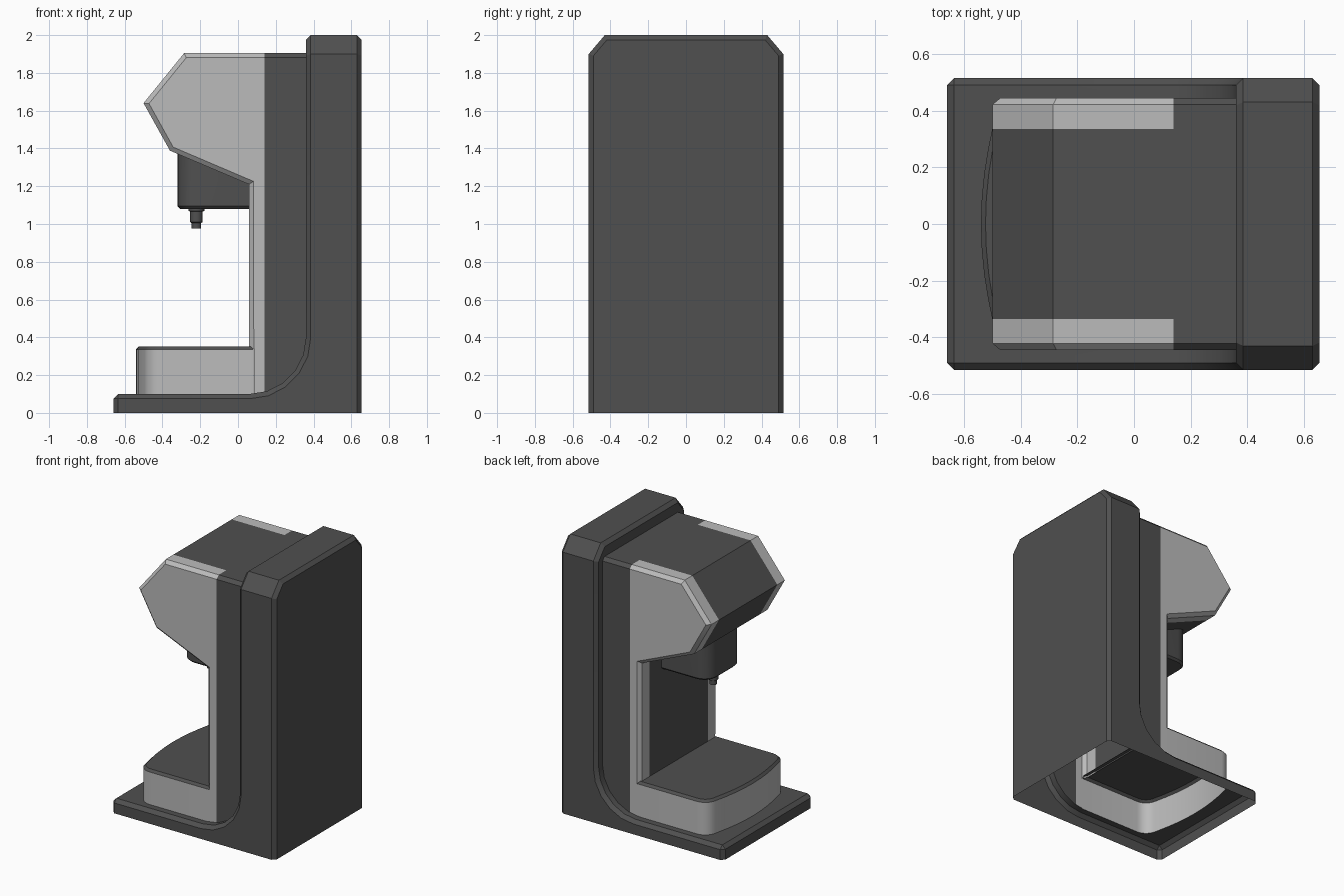
import bpy, bmesh, math
from mathutils import Vector

if "Cube" in bpy.data.objects:
    bpy.data.objects.remove(bpy.data.objects["Cube"])


def material(name, value):
    m = bpy.data.materials.new(name)
    m.diffuse_color = (value, value, value, 1)
    m.use_nodes = True
    m.node_tree.nodes["Principled BSDF"].inputs["Base Color"].default_value = m.diffuse_color
    return m


DARK = material("charcoal plastic", 0.08)
LIGHT = material("silver plastic", 0.50)


def arc(cx, cy, r, a0, a1, n):
    return [(cx + r * math.cos(math.radians(a0 + (a1 - a0) * i / n)),
             cy + r * math.sin(math.radians(a0 + (a1 - a0) * i / n))) for i in range(n + 1)]


def prism(points, lo, hi, axis):
    """Closed solid from an outline, extruded along y (xz outline) or z (xy outline)."""
    bm = bmesh.new()
    put = (lambda p: (p[0], lo, p[1])) if axis == 'y' else (lambda p: (p[0], p[1], lo))
    face = bm.faces.new([bm.verts.new(put(p)) for p in points])
    new = bmesh.ops.extrude_face_region(bm, geom=[face])['geom']
    step = Vector((0, hi - lo, 0)) if axis == 'y' else Vector((0, 0, hi - lo))
    bmesh.ops.translate(bm, verts=[g for g in new if isinstance(g, bmesh.types.BMVert)], vec=step)
    bmesh.ops.recalc_face_normals(bm, faces=bm.faces)
    return bm


def mid(e):
    return (e.verts[0].co + e.verts[1].co) / 2


def chamfer(bm, size, rule):
    bmesh.ops.bevel(bm, geom=[e for e in bm.edges if rule(e)], offset=size,
                    segments=1, affect='EDGES', profile=0.5)


def cut(bm, co, no, clear=False):
    res = bmesh.ops.bisect_plane(bm, geom=bm.verts[:] + bm.edges[:] + bm.faces[:], dist=1e-5,
                                 plane_co=co, plane_no=no, clear_outer=clear)
    if clear:
        bmesh.ops.holes_fill(bm, edges=[g for g in res['geom_cut'] if isinstance(g, bmesh.types.BMEdge)])
        bmesh.ops.recalc_face_normals(bm, faces=bm.faces)


def remove(bm, rule):
    bmesh.ops.delete(bm, geom=[f for f in bm.faces if rule(f)], context='FACES')


def finish(bm, name, light=None):
    me = bpy.data.meshes.new(name)
    me.materials.append(DARK)
    if light:
        me.materials.append(LIGHT)
        for f in bm.faces:
            f.material_index = int(light(f.calc_center_median()))
    bm.to_mesh(me)
    bm.free()
    ob = bpy.data.objects.new(name, me)
    bpy.context.collection.objects.link(ob)
    bpy.ops.object.select_all(action='DESELECT')
    ob.select_set(True)
    bpy.context.view_layer.objects.active = ob
    bpy.ops.object.shade_smooth_by_angle(angle=math.radians(28))
    return ob


# Shared outlines: floor fillet and bowed tray footprint
fillet = arc(0.06, 0.40, 0.30, -90, 0, 5)
half = [(-0.54 + 0.36 * y * y, y) for y in (0, 0.09, 0.18, 0.27)]
half += arc(-0.40, 0.35, 0.095, 170, 90, 6)


def footprint(back):
    side = half + [(back, 0.445)]
    return side + [(x, -y) for x, y in reversed(side[1:])]


# Frame: base plate sweeping up into the tall back housing
frame = prism([(-0.66, 0), (-0.66, 0.1)] + fillet + [(0.36, 2), (0.655, 2), (0.655, 0)],
              -0.515, 0.515, 'y')
for s in (-1, 1):
    cut(frame, (0, s * 0.43, 2), (0, s * 0.1, 0.085), True)
chamfer(frame, 0.025, lambda e: e.calc_face_angle(0) > math.radians(75) and mid(e).z > 0.01)
frame_ob = finish(frame, "frame")

# Opening in the frame where the body meets it
opening = finish(prism(footprint(0.40), 0.05, 1.88, 'z'), "opening_cutter")
opening.hide_render = True
opening.hide_viewport = True
mod = frame_ob.modifiers.new("opening", 'BOOLEAN')
mod.operation = 'DIFFERENCE'
mod.solver = 'EXACT'
mod.object = opening
bpy.context.view_layer.objects.active = frame_ob
bpy.ops.object.modifier_apply(modifier="opening")
bpy.data.objects.remove(opening)

# Leave a thin shell, open underneath
bm = bmesh.new()
bm.from_mesh(frame_ob.data)
remove(bm, lambda f: all(abs(v.co.y) < 0.45 and v.co.z < 1.9 for v in f.verts)
       or all(v.co.z < 0.001 for v in f.verts))
bm.to_mesh(frame_ob.data)
bm.free()

# Body: angular head on a slim column, with silver cheeks
body = prism([(0.36, 1.905), (-0.285, 1.905), (-0.5, 1.64), (-0.36, 1.388), (0.058, 1.21)] + fillet,
             -0.445, 0.445, 'y')
chamfer(body, 0.024, lambda e: abs(mid(e).y) > 0.44 and mid(e).z > 0.45 and mid(e).x < 0.35)
cut(body, (0, 0, 0.34), (0, 0, 1))
cut(body, (0.14, 0, 0), (1, 0, 0))
for s in (-1, 1):
    cut(body, (0, s * 0.335, 0), (0, 1, 0))
body.normal_update()
remove(body, lambda f: abs(f.normal.y) < 0.9 and (
    f.calc_center_median().z < 0.34
    or (f.normal.x > 0.9 and f.calc_center_median().x > 0.35)))
finish(body, "head_and_column", lambda c: c.x < 0.14 and abs(c.y) > 0.335)

# Tray: silver skirt with a dark chamfered top, hollow below
tray = prism(footprint(0.083), 0.1, 0.352, 'z')
chamfer(tray, 0.016, lambda e: all(v.co.z > 0.35 for v in e.verts) and mid(e).x < 0.08)
tray.normal_update()
remove(tray, lambda f: f.normal.z < -0.9 or f.normal.x > 0.9)
finish(tray, "tray", lambda c: c.z < 0.33)

# Spout housing with rounded front corners
side = arc(-0.22, 0.10, 0.10, 180, 90, 6) + [(0.06, 0.20)]
spout = prism(side + [(x, -y) for x, y in reversed(side)], 1.08, 1.385, 'z')
cut(spout, (-0.36, 0, 1.40), (0.178, 0, 0.418), True)
chamfer(spout, 0.014, lambda e: all(v.co.z < 1.081 for v in e.verts) and mid(e).x < 0.05)
finish(spout, "spout_housing")

# Nozzle: stepped round outlet
nozzle = bmesh.new()
rings = []
for r, z in ((0.042, 1.085), (0.042, 1.07), (0.033, 1.065), (0.033, 1.01), (0.025, 1.005), (0.025, 0.975)):
    rings.append([nozzle.verts.new((x, y, z)) for x, y in arc(-0.22, 0, r, 0, 345, 23)])
for a, b in zip(rings, rings[1:]):
    for i in range(24):
        nozzle.faces.new((a[i - 1], b[i - 1], b[i], a[i]))
nozzle.faces.new(rings[-1])
nozzle.faces.new(rings[0])
bmesh.ops.recalc_face_normals(nozzle, faces=nozzle.faces)
finish(nozzle, "nozzle")
